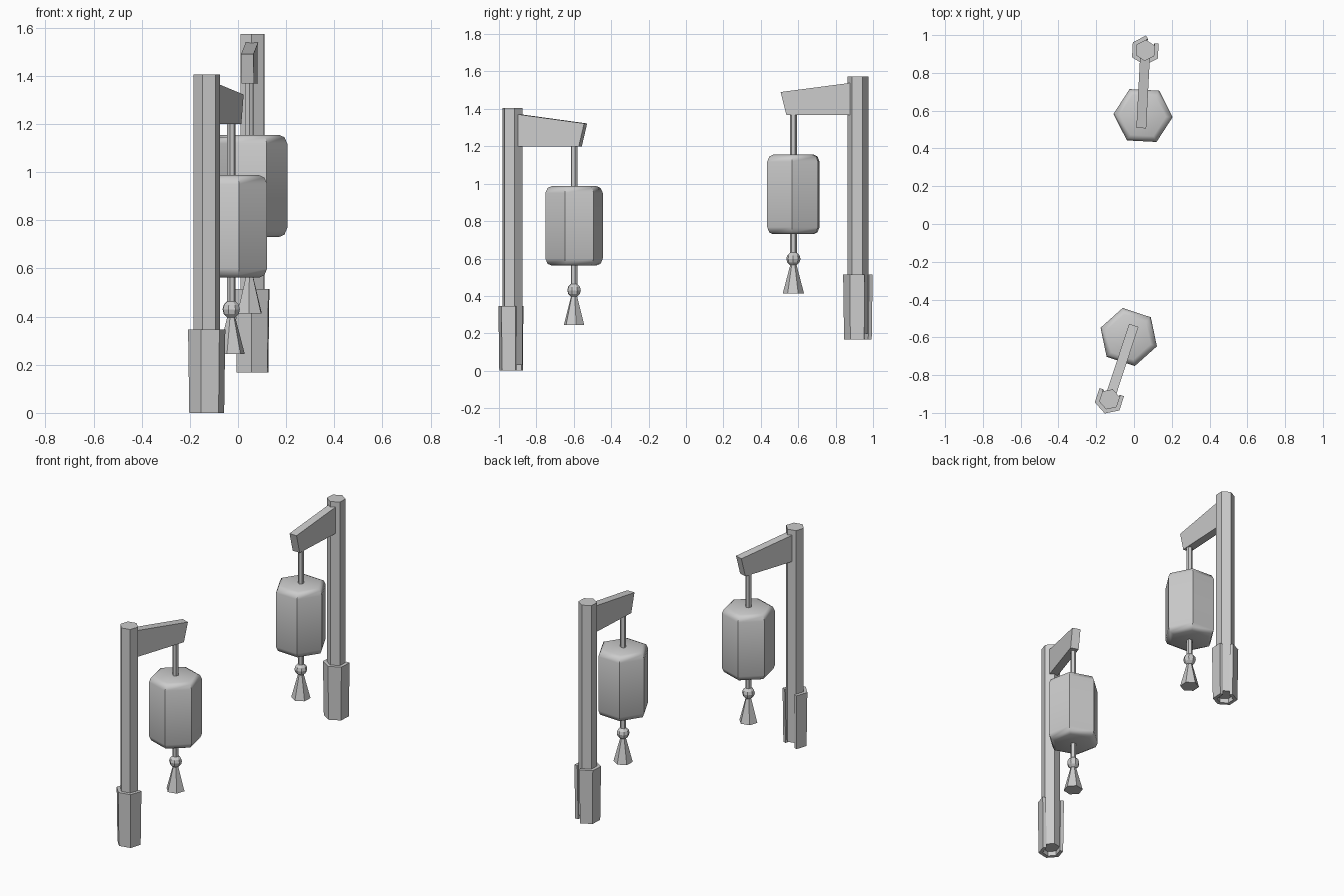
import bpy, bmesh
from math import sin, cos, pi, radians
from mathutils import Matrix

if "Cube" in bpy.data.objects:
    bpy.data.objects.remove(bpy.data.objects["Cube"])


def add(name, bm, matrix, smooth=False):
    bmesh.ops.recalc_face_normals(bm, faces=bm.faces)
    me = bpy.data.meshes.new(name)
    bm.to_mesh(me)
    bm.free()
    me.transform(matrix)
    ob = bpy.data.objects.new(name, me)
    bpy.context.collection.objects.link(ob)
    if smooth:
        bpy.ops.object.select_all(action='DESELECT')
        ob.select_set(True)
        bpy.context.view_layer.objects.active = ob
        bpy.ops.object.shade_smooth_by_angle(angle=radians(50))
    return ob


def hex_stack(profile, turn=0.0, at=(0, 0), caps=True):
    """Six-sided solid from (radius, z) pairs."""
    bm = bmesh.new()
    rings = [[bm.verts.new((at[0] + r * cos(turn + i * pi / 3),
                            at[1] + r * sin(turn + i * pi / 3), z))
              for i in range(6)] for r, z in profile]
    for a, b in zip(rings, rings[1:]):
        for i in range(6):
            j = (i + 1) % 6
            bm.faces.new((a[i], a[j], b[j], b[i]))
    if caps:
        bm.faces.new(rings[0])
        bm.faces.new(rings[-1])
    return bm


def lantern_post(tag, x, y, z, angle, base_turn, open_sides):
    # local +x runs along the arm
    m = Matrix.Translation((x, y, z)) @ Matrix.Rotation(radians(angle), 4, 'Z')
    hang = (0.345, 0.006)

    # post
    add(tag + "_post", hex_stack([(0.056, 0.03), (0.056, 1.405)]), m)

    # base sleeve with open panels
    bm = hex_stack([(0.074, 0), (0.079, 0.347)], caps=False)
    bm.faces.ensure_lookup_table()
    bmesh.ops.delete(bm, geom=[bm.faces[i] for i in open_sides], context='FACES_ONLY')
    base = add(tag + "_base", bm, m @ Matrix.Rotation(base_turn, 4, 'Z'))
    solid = base.modifiers.new("thickness", 'SOLIDIFY')
    solid.thickness = 0.021
    solid.offset = -1
    solid.use_even_offset = True

    # tapered arm
    bm = bmesh.new()
    side = [(0.03, 1.20), (0.382, 1.20), (0.412, 1.322), (0.03, 1.372)]
    face = bm.faces.new([bm.verts.new((px, -0.026, pz)) for px, pz in side])
    ext = bmesh.ops.extrude_face_region(bm, geom=[face])
    bmesh.ops.translate(bm, vec=(0, 0.052, 0),
                        verts=[v for v in ext["geom"] if isinstance(v, bmesh.types.BMVert)])
    add(tag + "_arm", bm, m)

    # hanging cord
    add(tag + "_cord", hex_stack([(0.018, 0.40), (0.018, 1.285)], at=hang), m)

    # lantern body with chamfered ends
    add(tag + "_lantern", hex_stack([(0.122, 0.562), (0.145, 0.572), (0.157, 0.60),
                                     (0.157, 0.95), (0.145, 0.977), (0.122, 0.987)],
                                    turn=pi / 6, at=hang), m, smooth=True)

    # bead
    bm = bmesh.new()
    bmesh.ops.create_uvsphere(bm, u_segments=8, v_segments=6, radius=0.038)
    bmesh.ops.translate(bm, vec=(*hang, 0.43), verts=bm.verts)
    add(tag + "_bead", bm, m)

    # tassel
    add(tag + "_tassel", hex_stack([(0.057, 0.245), (0.015, 0.405)], at=hang), m)


lantern_post("front", -0.13, -0.928, 0.0, 71.8, 0.0, (0, 5))
lantern_post("rear", 0.06, 0.919, 0.168, 267.0, pi, (5,))
